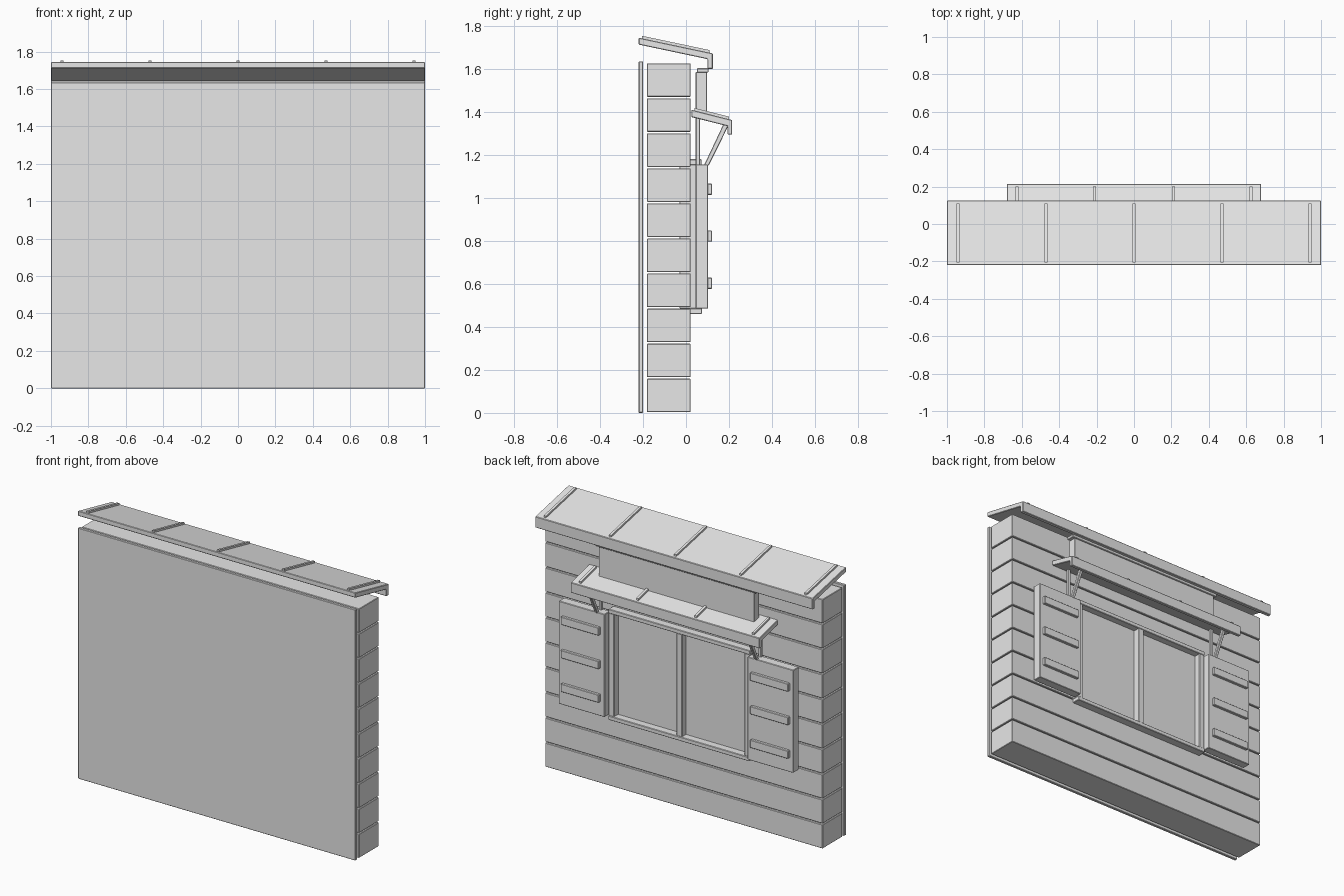
import bpy
import bmesh
from mathutils import Vector

if "Cube" in bpy.data.objects:
    bpy.data.objects.remove(bpy.data.objects["Cube"])

# One plain material
GREY = (0.8, 0.8, 0.8, 1)
grey = bpy.data.materials.new("plain grey")
grey.use_nodes = True
grey.diffuse_color = GREY
grey.node_tree.nodes["Principled BSDF"].inputs["Base Color"].default_value = GREY


def prism(name, profile, x0, x1, bevel=0.003):
    """Extrude a (y, z) profile along x."""
    bm = bmesh.new()
    face = bm.faces.new([bm.verts.new((x0, y, z)) for y, z in profile])
    grown = bmesh.ops.extrude_face_region(bm, geom=[face])["geom"]
    verts = [g for g in grown if isinstance(g, bmesh.types.BMVert)]
    bmesh.ops.translate(bm, verts=verts, vec=Vector((x1 - x0, 0, 0)))
    bmesh.ops.recalc_face_normals(bm, faces=bm.faces)
    mesh = bpy.data.meshes.new(name)
    bm.to_mesh(mesh)
    bm.free()
    mesh.materials.append(grey)
    obj = bpy.data.objects.new(name, mesh)
    bpy.context.collection.objects.link(obj)
    if bevel:
        mod = obj.modifiers.new("soft edges", "BEVEL")
        mod.width = bevel
        mod.segments = 1
    return obj


def box(name, x0, x1, y0, y1, z0, z1, bevel=0.003):
    return prism(name, [(y0, z0), (y1, z0), (y1, z1), (y0, z1)], x0, x1, bevel)


def sloped_roof(name, half, back, front, drop, lip, thick, ribs):
    """Sloping slab with a hanging lip and raised seams."""
    (yb, zb), (yf, zf) = back, front
    slope = (zf - zb) / (yf - yb)
    inner = yf - drop
    under = zb - thick + slope * (inner - yb)
    prism(name, [back, front, (yf, lip), (inner, lip), (inner, under),
                 (yb, zb - thick)], -half, half)
    ya, yz = yb + 0.015, yf - 0.015
    za, zz = zb + slope * (ya - yb), zb + slope * (yz - yb)
    for x in ribs:
        prism(name + "_seam", [(ya, za - 0.005), (yz, zz - 0.005), (yz, zz + 0.012),
                               (ya, za + 0.012)], x - 0.008, x + 0.008, 0)


# Wall: flat backing panel and stacked planks
box("backing_panel", -1, 1, -0.22, -0.2, 0, 1.635)
for i in range(10):
    z = i * 0.163
    box("wall_plank", -1, 1, -0.182, 0.022, z + 0.003, z + 0.159)

# Upper roof and lower canopy
sloped_roof("roof", 1, (-0.22, 1.745), (0.125, 1.672), 0.025, 1.6, 0.032,
            [-0.94, -0.47, 0, 0.47, 0.94])
sloped_roof("canopy", 0.68, (0.025, 1.41), (0.215, 1.362), 0.022, 1.295, 0.034,
            [-0.625, -0.21, 0.21, 0.625])

# Sign board with a cap strip
box("sign_board", -0.56, 0.56, 0.045, 0.098, 1.385, 1.585)
box("sign_cap", -0.58, 0.58, 0.05, 0.105, 1.583, 1.603)

# Window frame, mullion and panes
box("window_sill", -0.51, 0.51, -0.03, 0.075, 0.46, 0.487)
box("window_head", -0.51, 0.51, -0.03, 0.072, 1.153, 1.18)
for x in (-0.49, 0, 0.49):
    box("window_post", x - 0.02, x + 0.02, -0.03, 0.07, 0.485, 1.155)
box("window_panes", -0.48, 0.48, 0.005, 0.026, 0.48, 1.16, 0)

# Shutters, slats and canopy brackets on both sides
for s in (-1, 1):
    box("shutter", *sorted((s * 0.515, s * 0.845)), 0.045, 0.103, 0.485, 1.155)
    for z in (0.603, 0.822, 1.04):
        box("shutter_slat", *sorted((s * 0.545, s * 0.82)), 0.09, 0.121,
            z - 0.026, z + 0.026)
    x0, x1 = s * 0.575 - 0.01, s * 0.575 + 0.01
    box("bracket_upright", x0, x1, 0.045, 0.065, 1.15, 1.375)
    prism("bracket_brace", [(0.083, 1.15), (0.106, 1.15), (0.197, 1.335),
                            (0.175, 1.345)], x0, x1)
